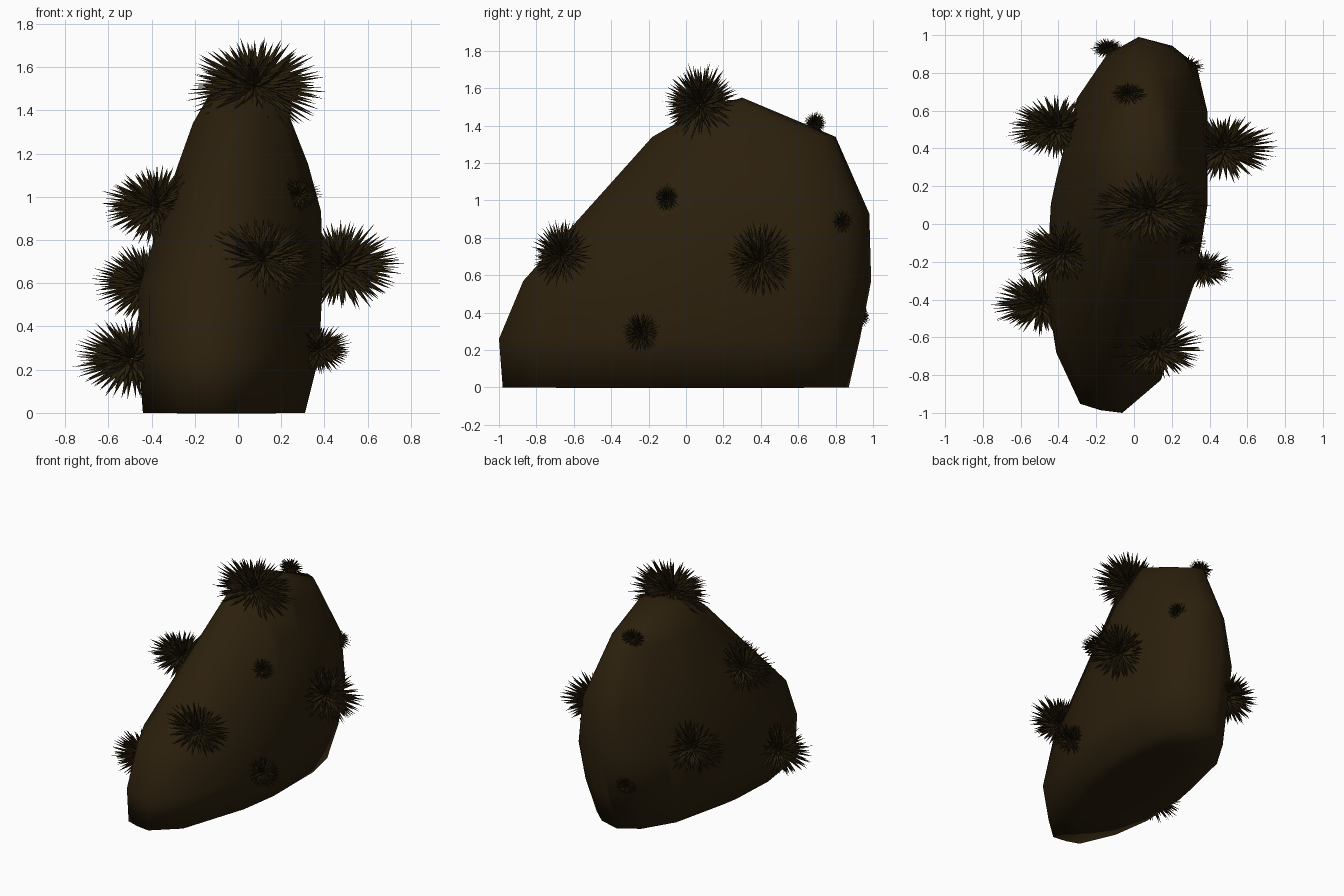
import bpy, bmesh, math, random
from mathutils import Vector

if "Cube" in bpy.data.objects:
    bpy.data.objects.remove(bpy.data.objects["Cube"])

random.seed(4)


def material(name, rgb):
    m = bpy.data.materials.new(name)
    m.diffuse_color = (*rgb, 1)
    m.use_nodes = True
    m.node_tree.nodes["Principled BSDF"].inputs["Base Color"].default_value = m.diffuse_color
    return m


ROCK = material("dark brown rock", (0.025, 0.0145, 0.004))
SPINE = material("blackish brown spines", (0.021, 0.013, 0.0035))


def finish(bm, name, mat, smooth):
    me = bpy.data.meshes.new(name)
    bm.to_mesh(me)
    bm.free()
    me.materials.append(mat)
    for p in me.polygons:
        p.use_smooth = smooth
    ob = bpy.data.objects.new(name, me)
    bpy.context.collection.objects.link(ob)
    return ob


# Boulder: widest outline seen from above, shrunk to fit each level, then hulled
OUTLINE = [(0.02, 1), (0.2, 0.95), (0.33, 0.84), (0.39, 0.57), (0.39, 0.05),
           (0.34, -0.27), (0.15, -0.82), (-0.06, -1), (-0.18, -0.985), (-0.29, -0.95),
           (-0.42, -0.67), (-0.47, -0.35), (-0.45, 0.05), (-0.42, 0.2), (-0.31, 0.65),
           (-0.15, 0.9)]
# level: z, x min, x max, y min, y max, narrowing of the two ends
LEVELS = [(-0.002, -0.25, 0.15, -0.6, 0.55, 0),
          (0.0, -0.44, 0.31, -0.98, 0.87, 0),
          (0.26, -0.46, 0.375, -1.0, 0.93, 0),
          (0.57, -0.46, 0.39, -0.87, 0.99, 0),
          (0.93, -0.36, 0.385, -0.52, 0.98, 0.22),
          (1.15, -0.29, 0.325, -0.33, 0.855, 0.35),
          (1.34, -0.22, 0.25, -0.18, 0.80, 0.4)]
bm = bmesh.new()
for z, x0, x1, y0, y1, k in LEVELS:
    mid = (x0 + x1) / 2
    for u, v in OUTLINE:
        x = x0 + (u + 0.47) / 0.86 * (x1 - x0)
        x = mid + (x - mid) * (1 - k * v * v)
        bm.verts.new((x, y0 + (v + 1) / 2 * (y1 - y0), z))
# sloping crest
for p in [(-0.1, 0.05, 1.47), (0.17, 0.05, 1.46), (-0.1, 0.3, 1.53),
          (0.05, 0.3, 1.55), (0.18, 0.3, 1.52), (-0.08, 0.55, 1.43), (0.14, 0.55, 1.43)]:
    bm.verts.new(p)
bmesh.ops.convex_hull(bm, input=bm.verts[:])
bmesh.ops.delete(bm, geom=[v for v in bm.verts if not v.link_faces], context='VERTS')
bmesh.ops.recalc_face_normals(bm, faces=bm.faces[:])
finish(bm, "boulder", ROCK, True)


# Spiny tuft: slim cones radiating from one point, stretched sideways
def tuft(name, centre, r, count):
    bm = bmesh.new()
    c = Vector(centre)
    for i in range(count):
        h = 1 - 2 * (i + 0.5) / count
        a = i * math.pi * (3 - math.sqrt(5)) + random.uniform(-0.15, 0.15)
        s = math.sqrt(1 - h * h)
        d = Vector((s * math.cos(a), s * math.sin(a), h))
        side = d.orthogonal().normalized()
        up = d.cross(side)
        length = random.uniform(0.9, 1.08)

        def at(p):
            return c + Vector((p.x * 1.42, p.y * 0.9, p.z * 1.02)) * r
        ring = []
        for k in range(4):
            t = k * math.pi / 2
            q = d * 0.42 + (side * math.cos(t) + up * math.sin(t)) * 0.062
            ring.append(bm.verts.new(at(q)))
        tip, root = bm.verts.new(at(d * length)), bm.verts.new(at(d * 0.02))
        for k in range(4):
            n = (k + 1) % 4
            bm.faces.new((ring[k], ring[n], tip))
            bm.faces.new((ring[n], ring[k], root))
    finish(bm, name, SPINE, False)


TUFTS = [("crown_tuft", (0.08, 0.08, 1.51), 0.225, 200),
         ("front_tuft", (0.115, -0.66, 0.71), 0.185, 180),
         ("right_tuft", (0.47, 0.40, 0.68), 0.205, 190),
         ("low_right_tuft", (0.37, -0.24, 0.295), 0.115, 150),
         ("low_left_tuft", (-0.49, -0.42, 0.25), 0.19, 180),
         ("mid_left_tuft", (-0.41, 0.51, 0.60), 0.19, 180),
         ("high_left_tuft", (-0.375, -0.15, 0.96), 0.185, 180),
         ("high_right_tuft", (0.275, -0.10, 1.01), 0.08, 140),
         ("back_right_tuft", (0.275, 0.83, 0.885), 0.072, 140),
         ("back_top_tuft", (-0.03, 0.69, 1.41), 0.07, 140),
         ("back_low_tuft", (-0.14, 0.93, 0.38), 0.065, 140)]
for t in TUFTS:
    tuft(*t)
